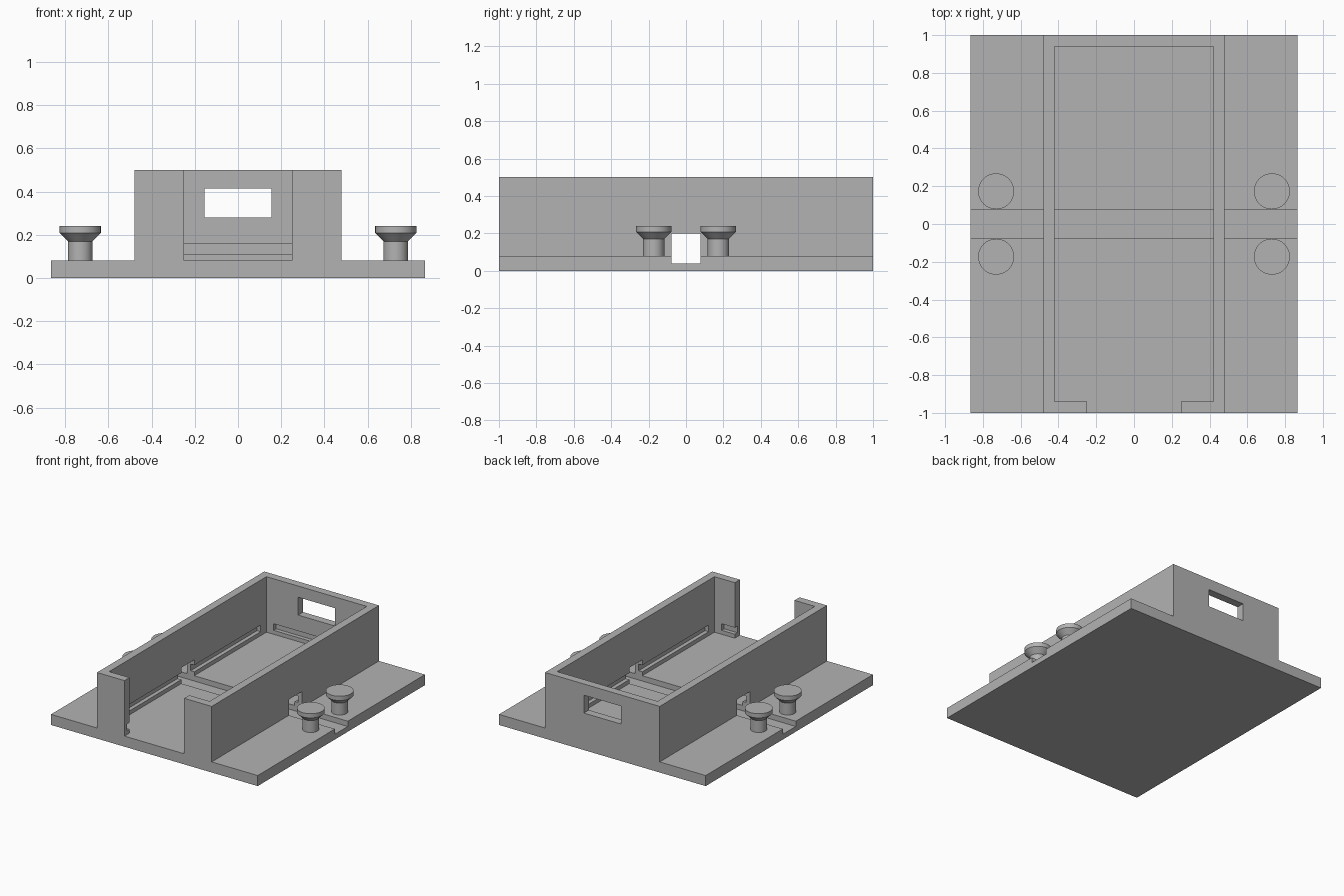
import bpy
import bmesh
from mathutils import Vector

cube = bpy.data.objects.get("Cube")
if cube:
    bpy.data.objects.remove(cube, do_unlink=True)

grey = bpy.data.materials.new("plain grey")
grey.use_nodes = True
COLOUR = (0.45, 0.45, 0.45, 1)
grey.diffuse_color = COLOUR
grey.node_tree.nodes["Principled BSDF"].inputs["Base Color"].default_value = COLOUR


def make(name, bm):
    bmesh.ops.recalc_face_normals(bm, faces=bm.faces)
    mesh = bpy.data.meshes.new(name)
    bm.to_mesh(mesh)
    bm.free()
    mesh.materials.append(grey)
    obj = bpy.data.objects.new(name, mesh)
    bpy.context.collection.objects.link(obj)
    return obj


def box(name, low, high):
    low, high = Vector(low), Vector(high)
    bm = bmesh.new()
    bmesh.ops.create_cube(bm, size=1)
    for v in bm.verts:
        v.co = (low + high) / 2 + v.co * (high - low)
    return make(name, bm)


def cut(target, low, high):
    cutter = box("cutter", low, high)
    cutter.hide_render = True
    mod = target.modifiers.new("cut", 'BOOLEAN')
    mod.operation = 'DIFFERENCE'
    mod.solver = 'EXACT'
    mod.object = cutter
    bpy.context.view_layer.objects.active = target
    bpy.ops.object.modifier_apply(modifier=mod.name)
    bpy.data.objects.remove(cutter, do_unlink=True)


# Base plate and raised housing as one stepped profile
half = [(0.865, 0), (0.865, 0.08), (0.48, 0.08), (0.48, 0.5)]
profile = half + [(-x, z) for x, z in reversed(half)]
bm = bmesh.new()
face = bm.faces.new([bm.verts.new((x, -1, z)) for x, z in profile])
extruded = bmesh.ops.extrude_face_region(bm, geom=[face])
moved = [v for v in extruded["geom"] if isinstance(v, bmesh.types.BMVert)]
bmesh.ops.translate(bm, verts=moved, vec=(0, 2, 0))
housing = make("housing", bm)

# Open tray, front doorway and rear window
cut(housing, (-0.42, -0.94, 0.08), (0.42, 0.94, 0.6))
cut(housing, (-0.25, -1.1, 0.08), (0.25, -0.9, 0.6))
cut(housing, (-0.155, 0.9, 0.28), (0.155, 1.1, 0.415))

# Strap channel across the base and through both walls
cut(housing, (-1, -0.077, 0.04), (1, 0.077, 0.2))

# Shallow slots along the inner walls, stopping short of the corners
LOW, HIGH, DEPTH = 0.11, 0.16, 0.03
cut(housing, (-0.36, 0.9, LOW), (0.36, 0.94 + DEPTH, HIGH))
cut(housing, (-0.36, -0.94 - DEPTH, LOW), (0.36, -0.9, HIGH))
cut(housing, (-0.42 - DEPTH, -0.87, LOW), (0.42 + DEPTH, 0.87, HIGH))

# Four flared pegs
PEG = [(0.057, 0.07), (0.057, 0.17), (0.095, 0.208), (0.095, 0.24)]
SIDES = 48
for side, sx in (("left", 1), ("right", -1)):
    for end, sy in (("front", -1), ("back", 1)):
        bm = bmesh.new()
        verts = [bm.verts.new((r, 0, z)) for r, z in [(0, PEG[0][1])] + PEG + [(0, PEG[-1][1])]]
        edges = [bm.edges.new(pair) for pair in zip(verts, verts[1:])]
        bmesh.ops.spin(bm, geom=verts + edges, cent=(0, 0, 0), axis=(0, 0, 1),
                       angle=6.2831853, steps=SIDES)
        bmesh.ops.remove_doubles(bm, verts=bm.verts, dist=0.0005)
        bmesh.ops.translate(bm, verts=bm.verts, vec=(sx * 0.73, sy * 0.173, 0))
        peg = make(f"{end}_{side}_peg", bm)
        bpy.ops.object.select_all(action='DESELECT')
        peg.select_set(True)
        bpy.context.view_layer.objects.active = peg
        bpy.ops.object.shade_smooth_by_angle(angle=0.5)
